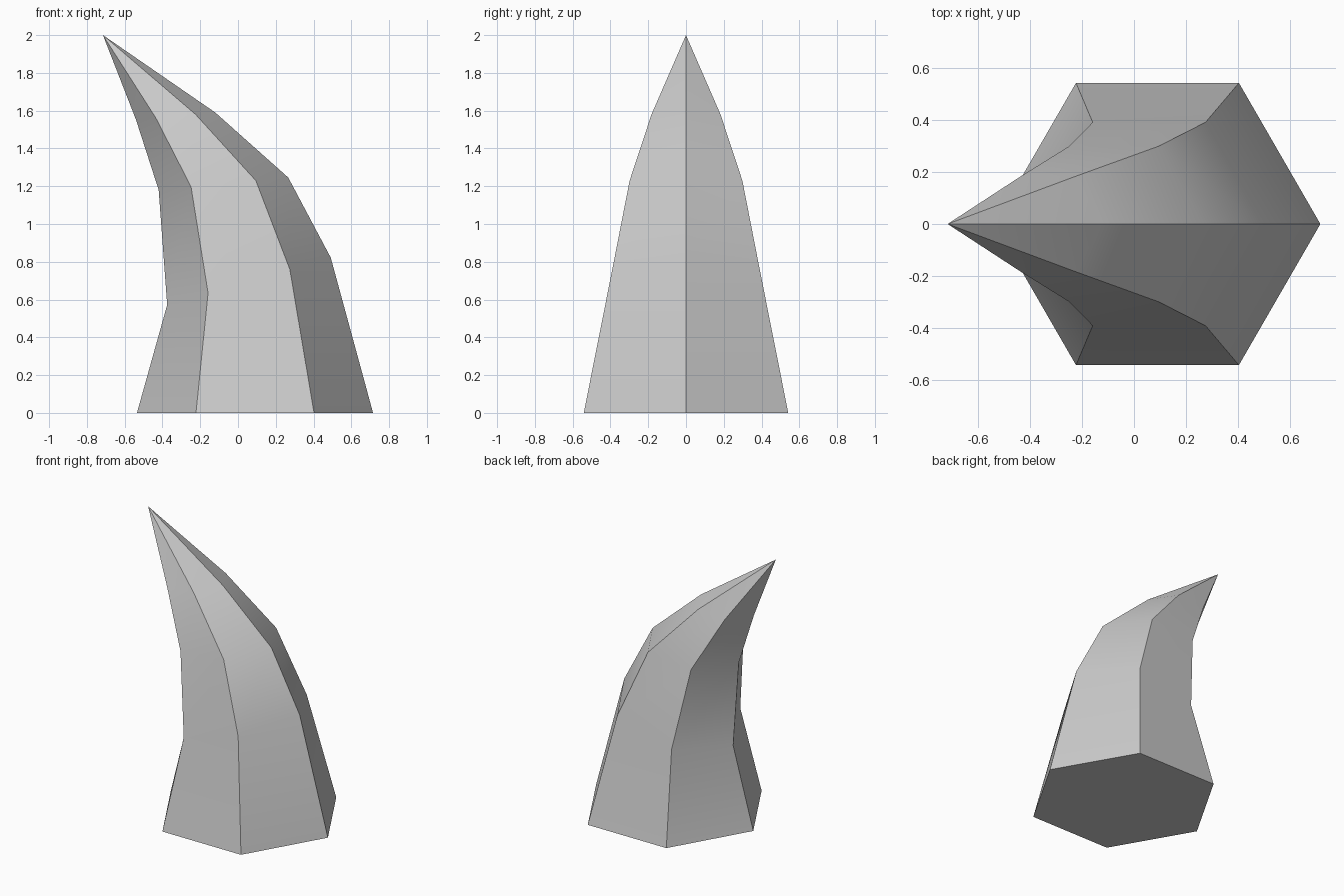
import bpy, bmesh, math

if "Cube" in bpy.data.objects:
    bpy.data.objects.remove(bpy.data.objects["Cube"])

# Hexagonal rings along the bend: centre x, centre z, tilt half-width in x, tilt rise in z
rings = [
    (0.09, 0.0, 0.625, 0.0),
    (0.058, 0.697, 0.433, 0.125),
    (-0.077, 1.213, 0.343, 0.033),
    (-0.33, 1.571, 0.21, 0.019),
]
tip_pos = (-0.715, 0.0, 2.0)
SIDES = 6

bm = bmesh.new()
loops = []
for cx, cz, dx, dz in rings:
    radius = math.hypot(dx, dz)
    loop = []
    for i in range(SIDES):
        a = math.tau * i / SIDES
        loop.append(bm.verts.new((cx + dx * math.cos(a),
                                  radius * math.sin(a),
                                  cz + dz * math.cos(a))))
    loops.append(loop)
tip = bm.verts.new(tip_pos)

# Side walls, pointed end and flat base
for low, high in zip(loops, loops[1:]):
    for i in range(SIDES):
        j = (i + 1) % SIDES
        bm.faces.new((low[i], low[j], high[j], high[i]))
for i in range(SIDES):
    bm.faces.new((loops[-1][i], loops[-1][(i + 1) % SIDES], tip))
bm.faces.new(loops[0][::-1])
bmesh.ops.recalc_face_normals(bm, faces=bm.faces)

mesh = bpy.data.meshes.new("curved_horn")
bm.to_mesh(mesh)
bm.free()
horn = bpy.data.objects.new("curved_horn", mesh)
bpy.context.collection.objects.link(horn)

# Smooth along the length, sharp between the six sides
bpy.context.view_layer.objects.active = horn
horn.select_set(True)
bpy.ops.object.shade_smooth_by_angle(angle=math.radians(30))
